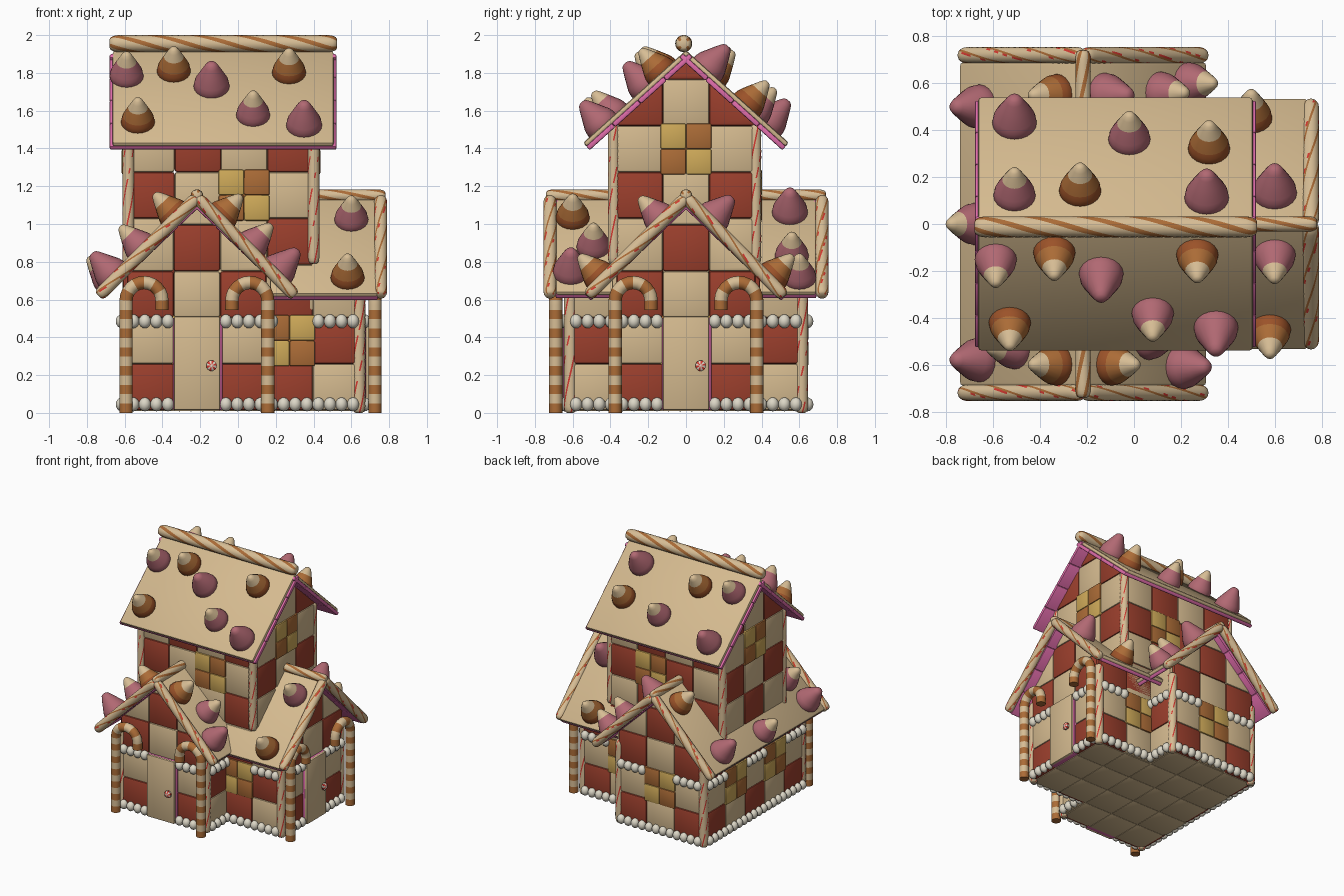
import bpy, bmesh, math, random
from mathutils import Vector, Matrix

if "Cube" in bpy.data.objects:
    bpy.data.objects.remove(bpy.data.objects["Cube"])

random.seed(3)
COLOURS = [("biscuit", (.66, .49, .275)), ("dark_red", (.33, .05, .026)), ("pink", (.74, .15, .40)),
           ("mauve", (.44, .14, .17)), ("orange", (.41, .15, .038)), ("brown", (.33, .085, .022)),
           ("yellow", (.62, .40, .10)), ("pearl", (.72, .68, .57)), ("red", (.66, .04, .03)),
           ("cream", (.68, .51, .30))]
BISCUIT, DARK, PINK, MAUVE, ORANGE, BROWN, YELLOW, PEARL, RED, CREAM = range(10)
MATS = []
for n, c in COLOURS:
    m = bpy.data.materials.new(n)
    m.diffuse_color = (*c, 1)
    m.use_nodes = True
    m.node_tree.nodes["Principled BSDF"].inputs["Base Color"].default_value = m.diffuse_color
    MATS.append(m)

T = .245                                   # tile size
Z0 = .015                                  # bottom of the walls
X0, X1, X2 = -.585, -.585 + 3 * T, -.585 + 5 * T
YW, XW = 2.5 * T, 1.5 * T                  # half depth of main wing and of side wing
CX = (X0 + X1) / 2                         # ridge of the main wing
TX0, TX1 = -.58, -.58 + 4 * T              # tower walls
WING, TOWER = (1.15, .96), (1.92, .90)     # roof (apex height, slope)


def finish(name, bm, smooth=True):
    me = bpy.data.meshes.new(name)
    for m in MATS:
        me.materials.append(m)
    for f in bm.faces:
        f.smooth = smooth
    bm.to_mesh(me)
    bm.free()
    me.set_sharp_from_angle(angle=math.radians(40))
    ob = bpy.data.objects.new(name, me)
    bpy.context.collection.objects.link(ob)
    return ob


def box(bm, lo, hi, mat, bevel=.013):
    lo, hi = Vector(lo), Vector(hi)
    d = hi - lo
    vs = bmesh.ops.create_cube(bm, size=1, matrix=Matrix.Translation((lo + hi) / 2)
                               @ Matrix.Diagonal((*d, 1)))["verts"]
    for f in {f for v in vs for f in v.link_faces}:
        f.material_index = mat
    bmesh.ops.bevel(bm, geom=list({e for v in vs for e in v.link_edges}), offset=bevel,
                    segments=2, profile=.5, affect='EDGES', clamp_overlap=True, material=-1)


def sweep(name, pts, radii, w, rule, twist=0, sides=24):
    """Round tube along pts; rule(ring, column) gives the material."""
    bm = bmesh.new()
    rings = []
    w = Vector(w).normalized()
    for k, p in enumerate(pts):
        t = (pts[min(k + 1, len(pts) - 1)] - pts[max(k - 1, 0)]).normalized()
        b = t.cross(w)
        tw = twist * (p - pts[0]).length
        rings.append([bm.verts.new(p + radii[k] * (w * math.cos(a) + b * math.sin(a)))
                      for a in (tw + i * math.tau / sides for i in range(sides))])
    for k in range(len(rings) - 1):
        for i in range(sides):
            j = (i + 1) % sides
            f = bm.faces.new((rings[k][i], rings[k][j], rings[k + 1][j], rings[k + 1][i]))
            f.material_index = rule(k, i)
    for k, r in ((0, rings[0]), (len(rings) - 2, rings[-1])):
        bm.faces.new(r).material_index = rule(k, 3)
    bmesh.ops.recalc_face_normals(bm, faces=bm.faces)
    return finish(name, bm)


def stick(name, a, b, r, style="striped"):
    a, b = Vector(a), Vector(b)
    L, d = (b - a).length, (b - a).normalized()
    n = max(4, int(L / .03))
    ts = [0, .15 * r, .5 * r] + [r + (L - 2 * r) * i / n for i in range(n + 1)] + [L - .5 * r, L - .15 * r, L]
    rs = [.5 * r, .75 * r, .92 * r] + [r] * (n + 1) + [.92 * r, .75 * r, .5 * r]
    side = Vector((1, 0, 0)) if abs(d.x) < .5 else Vector((0, 1, 0))
    w = (side - d * side.dot(d)).normalized()
    rule = {"striped": lambda k, i: ORANGE if i % 6 < 2 else CREAM,
            "mixed": lambda k, i: ORANGE if i % 6 == 1 else RED if i % 6 == 0 and random.random() < .3 else CREAM,
            "speckled": lambda k, i: RED if i % 6 == 0 and random.random() < .75 else CREAM}[style]
    sweep(name, [a + d * t for t in ts], rs, w, rule, twist=math.tau / .9)


def cane(name, x, y, u):
    """Striped post whose hook bends towards direction u."""
    u, p, R = Vector(u), Vector((x, y, 0)), .095
    pts = [p + Vector((0, 0, .595 * i / 24)) for i in range(25)]
    for i in range(1, 13):
        a = math.pi * i / 12
        pts.append(p + u * (R - R * math.cos(a)) + Vector((0, 0, .595 + R * math.sin(a))))
    pts += [pts[-1] - Vector((0, 0, .025 * i)) for i in (1, 2)]
    sweep(name, pts, [.035] * len(pts), u.cross(Vector((0, 0, 1))),
          lambda k, i: ORANGE if k // 2 % 2 == 0 else CREAM, sides=20)


def wall(name, p0, n, cols, rows, z0, roof=None, zmax=9, windows=(), door=False, beads=True, odd=0):
    """Chequered tile wall; p0 is its left corner as seen from outside, n points outwards."""
    n = Vector((*n, 0))
    u = Vector((-n.y, n.x, 0))
    M = Matrix((u, -n, (0, 0, 1))).transposed().to_4x4()
    M.translation = Vector((*p0, 0))
    bm = bmesh.new()
    for c in range(cols):
        for r in range(rows):
            s, z = c * T, z0 + r * T
            if (c, r) in windows:          # window of four coloured panes, mirrored on the tower
                box(bm, (s + .02, -.028, z + .02), (s + T - .02, .02, z + T - .02), ORANGE)
                for i in (0, 1):
                    for j in (0, 1):
                        a, b = s - .013 + i * .1355, z - .013 + j * .1355
                        box(bm, (a, -.036, b), (a + .1355, .02, b + .1355),
                            YELLOW if (i == j) == beads else ORANGE, .01)
            elif not (door and c == 1 and r < 2):
                box(bm, (s, -.025, z), (s + T, .025, z + T), DARK if (c + r + odd) % 2 == 0 else BISCUIT)
    if door:
        box(bm, (T - .004, -.038, z0), (2 * T + .012, .02, z0 + 2 * T), PINK, .008)
        box(bm, (T, -.055, z0), (2 * T, -.03, z0 + 2 * T + .005), BISCUIT, .01)
    cuts = [((0, 0, zmax), (0, 0, 1))]
    if roof:
        cuts += [((cols * T / 2, 0, roof[0] - .035), (k * roof[1], 0, 1)) for k in (-1, 1)]
    for co, no in cuts:                    # trim the tiles under the roof
        bmesh.ops.bisect_plane(bm, geom=bm.verts[:] + bm.edges[:] + bm.faces[:],
                               plane_co=co, plane_no=no, clear_outer=True)
    bm.transform(M)
    finish(name, bm)
    if door:                               # peppermint knob
        k = M @ Vector((2 * T - .045, -.055, .25))
        sweep(name + "_door_knob", [k + n * d for d in (0, .008, .02, .028, .031)],
              [.02, .028, .028, .018, .006], u, lambda k, i: RED if i % 4 < 2 else PEARL)
    if beads:
        bm = bmesh.new()
        for row, z in enumerate((.045, .485)):
            for i in range(cols * 4):
                c = i // 4
                if (door and c == 1) or (row and (c, 1) in windows):
                    continue
                bmesh.ops.create_uvsphere(bm, u_segments=12, v_segments=8, radius=1, matrix=M @ Matrix.Translation(
                    ((i + .5) * T / 4, -.03, z)) @ Matrix.Diagonal((.032, .032, .037, 1)))
        for f in bm.faces:
            f.material_index = PEARL
        finish(name + "_icing_beads", bm)


def roof_frame(axis, c, shape, sgn):
    """Matrix with axes: along ridge, down the slope, out of the slope."""
    k = 1 / math.hypot(1, shape[1])
    A, H = (Vector((1, 0, 0)), Vector((0, 1, 0))) if axis == 'x' else (Vector((0, 1, 0)), Vector((1, 0, 0)))
    S = (H * sgn - Vector((0, 0, shape[1]))) * k
    N = (H * sgn * shape[1] + Vector((0, 0, 1))) * k
    M = Matrix((A, S, N)).transposed().to_4x4()
    M.translation = H * c + Vector((0, 0, shape[0]))
    return M


def roof(name, axis, c, lo, hi, shape, half, candies, ext=0):
    L = half * math.hypot(1, shape[1])
    for sgn in (-1, 1):
        M = roof_frame(axis, c, shape, sgn)
        bm = bmesh.new()
        box(bm, (lo, 0, -.032), (hi, L, 0), BISCUIT, .014)
        for i in range(4):                 # pink icing bars underneath
            box(bm, (lo - ext, i * L / 4, -.052), (hi + ext, (i + 1) * L / 4, -.024), PINK, .008)
        bm.transform(M)
        bmesh.ops.recalc_face_normals(bm, faces=bm.faces)
        finish(f"{name}_{'near' if sgn < 0 else 'far'}_slope", bm)
    for a, d, kind in candies:             # sweets: O orange corn, P tipped pink, M plain pink
        M = roof_frame(axis, c, shape, math.copysign(1, d))
        s = (abs(d) + .022) * math.hypot(1, shape[1])
        hs = [-.03, -.015, 0, .025, .045, .1, .14, .158, .165]
        rs = [.07, .084, .09, .086, .079, .052, .031, .02, .008]
        if kind == 'M':
            rs = [.074, .09, .095, .092, .086, .058, .037, .025, .01]
        cols = {'O': [BROWN] * 4 + [ORANGE] + [CREAM] * 3, 'P': [MAUVE] * 5 + [CREAM] * 3, 'M': [MAUVE] * 8}[kind]
        sweep(name + "_sweet", [M @ Vector((a, s, h)) for h in hs], rs, M.col[0].to_3d(),
              lambda k, i: cols[k], sides=20)


# ground floor walls
wall("front_wall", (X0, -YW), (0, -1), 3, 5, Z0, WING, door=True)
wall("back_wall", (X1, YW), (0, 1), 3, 5, Z0, WING, windows={(1, 1)})
wall("left_wall", (X0, YW), (-1, 0), 5, 3, Z0, zmax=.73, windows={(1, 1), (3, 1)})
wall("side_wing_end_wall", (X2, -XW), (1, 0), 3, 5, Z0, WING, door=True)
wall("side_wing_front_wall", (X1, -XW), (0, -1), 2, 3, Z0, zmax=.73, windows={(0, 1)})
wall("side_wing_back_wall", (X2, XW), (0, 1), 2, 3, Z0, zmax=.73, windows={(1, 1)})
wall("front_return_wall", (X1, -YW), (1, 0), 1, 3, Z0, zmax=.73, odd=1)
wall("back_return_wall", (X1, XW), (1, 0), 1, 3, Z0, zmax=.73, odd=1)
# tower walls
TZ = .54
wall("tower_front_wall", (TX0, -XW), (0, -1), 4, 4, TZ, zmax=1.545, windows={(2, 2)}, beads=False)
wall("tower_back_wall", (TX1, XW), (0, 1), 4, 5, TZ, zmax=1.545, windows={(1, 2)}, beads=False)
wall("tower_right_wall", (TX1, -XW), (1, 0), 3, 6, TZ, TOWER, windows={(1, 3)}, beads=False)
wall("tower_left_wall", (TX0, XW), (-1, 0), 3, 6, TZ, TOWER, windows={(1, 3)}, beads=False)

# tiled floor
bm = bmesh.new()
for i in range(5):
    for j in range(5):
        if i < 3 or 0 < j < 4:
            x, y = X0 + i * T, -YW + j * T
            box(bm, (x, y, .01), (x + T, y + T, .04), BISCUIT, .004)
finish("floor", bm)

# corner posts
for x, y in ((X0, -YW), (X1, -YW), (X0, YW), (X1, YW), (X2, -XW), (X2, XW)):
    stick("corner_post", (x, y, 0), (x, y, .66), .034, "speckled")
for x in (TX0, TX1):
    for y in (-XW - .015, XW):
        stick("tower_post", (x, y, .6 if x < 0 else .79), (x, y, 1.53), .031, "speckled")

# roofs with their sweets
roof("main_roof", 'y', CX, -.69, .69, WING, .53,
     [(-.6, -.09, 'O'), (-.53, -.27, 'P'), (-.58, -.42, 'M'), (-.6, .1, 'O'), (-.49, .26, 'P'), (-.61, .4, 'M'),
      (.55, .07, 'M'), (.56, .31, 'P'), (.6, .43, 'P'), (.55, -.09, 'O'), (.5, -.42, 'M'), (0, -.44, 'P')])
roof("side_roof", 'x', 0, CX, .74, WING, .54,
     [(.6, -.11, 'P'), (.58, -.43, 'O'), (.6, .11, 'M'), (.5, .43, 'O')])
roof("tower_roof", 'x', 0, -.665, .507, TOWER, .545,
     [(-.59, -.13, 'P'), (-.34, -.10, 'O'), (-.14, -.19, 'M'), (.27, -.11, 'O'), (.08, -.36, 'P'),
      (.35, -.42, 'M'), (-.53, -.40, 'O'), (-.51, .41, 'M'), (-.51, .10, 'P'), (-.23, .12, 'O'),
      (-.02, .34, 'P'), (.32, .30, 'O'), (.31, .09, 'M')], ext=.014)

# candy sticks on ridges and gables
stick("tower_ridge_stick", (-.68, -.012, 1.955), (.525, -.012, 1.955), .045)
stick("main_ridge_stick", (CX, -.74, 1.15), (CX, .74, 1.15), .033)
stick("side_ridge_stick", (CX, 0, 1.15), (.78, 0, 1.15), .033)
for s in (-1, 1):
    for y in (-.72, .72):
        stick("main_gable_stick", (CX, y, 1.14), (CX + s * .52, y, .62), .035, "mixed")
    stick("side_gable_stick", (.755, 0, 1.14), (.755, s * .52, .62), .035, "mixed")
    # candy canes beside the two doors
    cane("front_cane", CX + s * .375, -.69, (-s, 0, 0))
    cane("side_cane", .725, s * .375, (0, -s, 0))
